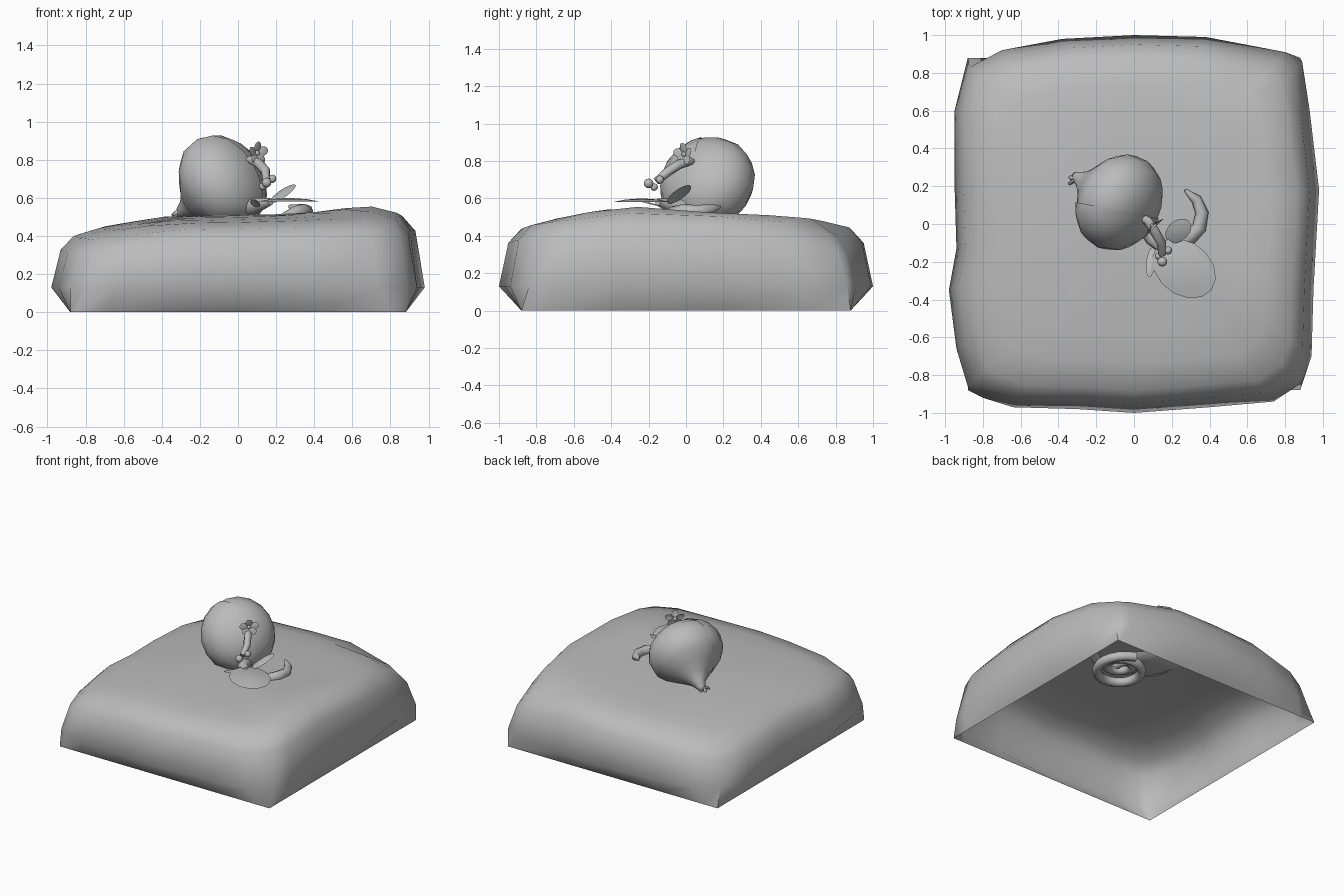
import bpy, bmesh, math
from mathutils import Vector

cube = bpy.data.objects.get("Cube")
if cube:
    bpy.data.objects.remove(cube, do_unlink=True)

grey = bpy.data.materials.new("plain_grey")
grey.use_nodes = True
grey.diffuse_color = (0.5, 0.5, 0.5, 1)
grey.node_tree.nodes["Principled BSDF"].inputs["Base Color"].default_value = (0.5, 0.5, 0.5, 1)


def finish(name, bm, angle=60):
    mesh = bpy.data.meshes.new(name)
    bmesh.ops.recalc_face_normals(bm, faces=bm.faces[:])
    bm.to_mesh(mesh)
    bm.free()
    mesh.materials.append(grey)
    ob = bpy.data.objects.new(name, mesh)
    bpy.context.collection.objects.link(ob)
    bpy.ops.object.select_all(action='DESELECT')
    ob.select_set(True)
    bpy.context.view_layer.objects.active = ob
    bpy.ops.object.shade_smooth_by_angle(angle=math.radians(angle))
    return ob


def loft(bm, rings, tip=None, start=None):
    """Skin a list of closed rings, optionally closing either end to a point."""
    rows = [[bm.verts.new(p) for p in ring] for ring in rings]
    n = len(rows[0])
    for a, b in zip(rows, rows[1:]):
        for i in range(n):
            bm.faces.new((a[i], a[(i + 1) % n], b[(i + 1) % n], b[i]))
    for end, row in ((start, rows[0]), (tip, rows[-1])):
        if end is not None:
            v = bm.verts.new(end)
            for i in range(n):
                bm.faces.new((row[i], row[(i + 1) % n], v))


def tube(name, points, radii, sides=8):
    pts = [Vector(p) for p in points]
    rings = []
    for i, p in enumerate(pts):
        d = (pts[min(i + 1, len(pts) - 1)] - pts[max(i - 1, 0)]).normalized()
        u = d.cross(Vector((0, 0, 1))).normalized()
        w = d.cross(u)
        rings.append([p + radii[i] * (u * math.cos(t) + w * math.sin(t))
                      for t in (math.tau * k / sides for k in range(sides))])
    bm = bmesh.new()
    loft(bm, rings, tip=pts[-1], start=pts[0])
    return finish(name, bm)


def ball(name, centre, r):
    bm = bmesh.new()
    bmesh.ops.create_uvsphere(bm, u_segments=10, v_segments=6, radius=r)
    bmesh.ops.translate(bm, verts=bm.verts[:], vec=centre)
    return finish(name, bm)


def leaf(name, base, tip, width, up=(0, 0, 1), droop=0.02):
    """Thin rounded blade from base to tip, slightly domed."""
    a, b = Vector(base), Vector(tip)
    along = b - a
    side = along.cross(Vector(up)).normalized()
    norm = side.cross(along).normalized()
    bm = bmesh.new()

    def ring(s):
        return [a + along * (0.5 - 0.5 * s * math.cos(t)) + side * (width / 2 * s * math.sin(t))
                - norm * droop * s * s for t in (math.tau * k / 14 for k in range(14))]
    loft(bm, [ring(1), ring(0.55)], tip=a + along * 0.5)
    return finish(name, bm)


# Soil mound: hollow block with a square open base and bulging sides
outline = [(-.88, -.86), (-.8, -.92), (-.64, -.97), (-.3, -.98), (0, -1), (.4, -.97), (.74, -.94),
           (.89, -.84), (.94, -.7), (.95, -.35), (.98, .18), (.93, .6), (.89, .86), (.8, .91),
           (.38, .99), (0, 1), (-.38, .98), (-.7, .92), (-.87, .83), (-.95, .6),
           (-.95, .2), (-.94, -.13), (-.98, -.35), (-.94, -.66)]


def height(x, y):
    bump = 0.04 * math.exp(-((x - .65) ** 2 + (y + .33) ** 2) / 0.06)
    left_drop = 0.15 * max(0, -x - 0.4)
    corner_drop = 0.3 * max(0, x + y - 1.3)
    return 0.51 + 0.02 * x - 0.07 * y * y + bump - left_drop - corner_drop


def square(v):
    return max(-.88, min(.88, v * 1.08))


rings = [[(square(x), square(y), 0) for x, y in outline], [(x, y, .13) for x, y in outline]]
for s, f in ((.95, .81), (.88, .96), (.74, 1), (.6, 1), (.4, 1), (.2, 1)):
    rings.append([(x * s, y * s, f * height(x * s, y * s)) for x, y in outline])
bm = bmesh.new()
loft(bm, rings, tip=(0, 0, height(0, 0)))
finish("mound", bm)

# Bulb lying on its side, tapering to a neck at the back left
centre = Vector((-.08, .12, .68))
axis = Vector((-.24, .14, -.17)).normalized()
u = axis.cross(Vector((0, 0, 1))).normalized()
w = axis.cross(u)
profile = [(-.19, .08), (-.16, .165), (-.105, .228), (-.03, .26), (.05, .252), (.11, .212),
           (.16, .155), (.21, .095), (.26, .05), (.31, .025)]


def bulb(grow):
    bm = bmesh.new()
    loft(bm, [[centre + axis * h * grow + r * grow * (u * math.cos(t) + w * math.sin(t))
               for t in (math.tau * k / 18 for k in range(18))] for h, r in profile],
         tip=centre + axis * 0.335, start=centre - axis * 0.2 * grow)
    for v in bm.verts:
        v.co.z = max(v.co.z, 0.48)
    return bm


finish("bulb", bulb(1.0))

# Outer skin wrapping the front half of the bulb
bm = bulb(1.03)
bmesh.ops.bisect_plane(bm, geom=bm.verts[:] + bm.edges[:] + bm.faces[:], plane_co=(-.08, .07, .69),
                       plane_no=(.2, 1, 0), clear_outer=True)
finish("bulb_skin", bm)

# Short root hairs at the neck
for i, end in enumerate([(-.345, .21, .51), (-.35, .25, .48), (-.31, .285, .47)]):
    tube(f"root_hair_{i}", [(-.28, .23, .55), (-.31, .24, .53), end], [.022, .016, .006], 6)

# Stem arching forward, with buds at its end
tube("stem", [(.03, .04, .79), (.07, .02, .8), (.11, -.04, .78), (.145, -.1, .74), (.15, -.16, .69)],
     [.018, .024, .026, .025, .02])
for i, (p, r) in enumerate([((.15, -.2, .68), .026), ((.18, -.14, .7), .022), ((.13, -.17, .66), .02)]):
    ball(f"bud_{i}", p, r)

# Small flower on the stem, facing forward
heart = Vector((.1, -.01, .835))
ball("flower_heart", heart, .014)
for i in range(5):
    t = math.tau * i / 5 + 1.6
    out = Vector((.05 * math.cos(t) + .012, .05 * math.cos(t) - .012, .06 * math.sin(t)))
    leaf(f"petal_{i}", heart, heart + out, .05, up=(.7, -.7, .2), droop=.004)

# Leaves spread over the soil
leaf("large_leaf", (.12, -.12, .6), (.41, -.35, .6), .28, droop=.02)
leaf("upper_leaf", (.17, -.09, .58), (.29, .01, .68), .11, droop=.01)
leaf("narrow_leaf", (.1, -.12, .56), (.08, -.28, .6), .05, droop=.008)
tube("leaf_stalk", [(.06, .0, .55), (.1, -.08, .56), (.17, -.15, .58)], [.05, .04, .02])

# Curved root tail lying on the soil
tube("root_tail", [(.24, -.1, .49), (.3, -.07, .52), (.345, -.02, .53), (.36, .06, .53),
                   (.33, .13, .54), (.27, .18, .555)], [.03, .038, .038, .035, .028, .01])

# Coiled root hanging beneath the surface
coil = []
for i in range(46):
    f = i / 45
    t = math.pi * 4.45 * f
    r = .05 + .14 * f
    coil.append((.13 + r * math.cos(t), .02 + r * math.sin(t), .44 + .03 * math.sin(6 * f)))
tube("coiled_root", coil, [.034] * len(coil))
